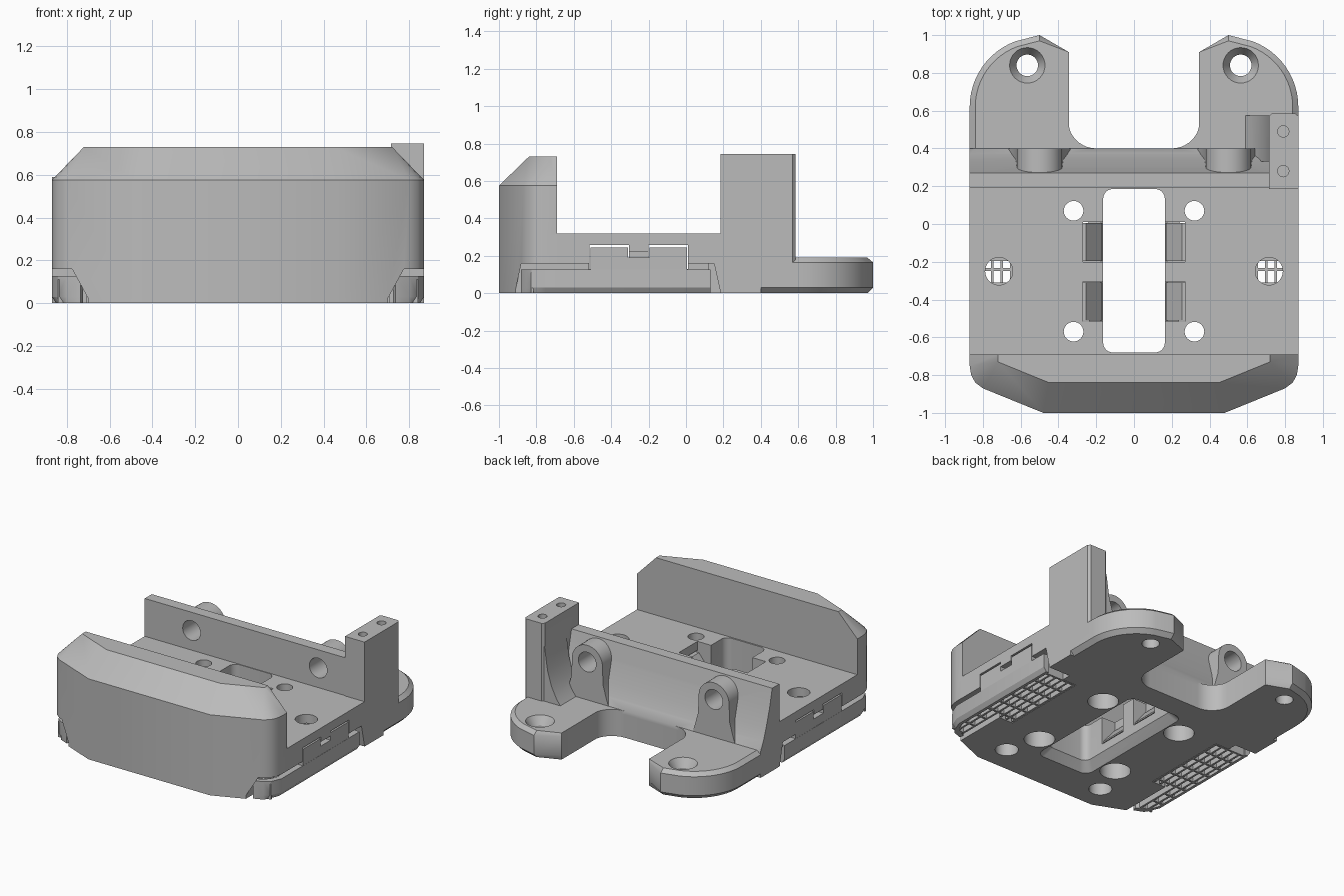
import bpy, bmesh
from math import cos, sin, radians

if "Cube" in bpy.data.objects:
    bpy.data.objects.remove(bpy.data.objects["Cube"], do_unlink=True)

grey = bpy.data.materials.new("plain grey")
grey.use_nodes = True
COLOUR = (0.5, 0.5, 0.5, 1)
grey.diffuse_color = COLOUR
grey.node_tree.nodes["Principled BSDF"].inputs["Base Color"].default_value = COLOUR


def loft(name, rings):
    """Closed solid through rings of equal point count."""
    bm = bmesh.new()
    loops = [[bm.verts.new(p) for p in ring] for ring in rings]
    n = len(loops[0])
    for low, high in zip(loops, loops[1:]):
        for i in range(n):
            j = (i + 1) % n
            bm.faces.new((low[i], low[j], high[j], high[i]))
    bm.faces.new(loops[0])
    bm.faces.new(loops[-1])
    bmesh.ops.remove_doubles(bm, verts=bm.verts, dist=0.0005)
    bmesh.ops.recalc_face_normals(bm, faces=bm.faces)
    mesh = bpy.data.meshes.new(name)
    bm.to_mesh(mesh)
    bm.free()
    mesh.materials.append(grey)
    obj = bpy.data.objects.new(name, mesh)
    bpy.context.collection.objects.link(obj)
    return obj


def prism(name, pts, axis, a, b):
    """Extrude a profile along an axis from a to b."""
    place = {"x": lambda p, t: (t, p[0], p[1]),
             "y": lambda p, t: (p[0], t, p[1]),
             "z": lambda p, t: (p[0], p[1], t)}[axis]
    return loft(name, [[place(p, t) for p in pts] for t in (a, b)])


def box(name, x0, x1, y0, y1, z0, z1):
    return prism(name, [(x0, y0), (x1, y0), (x1, y1), (x0, y1)], "z", z0, z1)


def arc(cx, cy, r, start, end, n):
    angles = [radians(start + (end - start) * i / n) for i in range(n + 1)]
    return [(cx + r * cos(t), cy + r * sin(t)) for t in angles]


def circle(cx, cy, r, n=32):
    return arc(cx, cy, r, 0, 360, n)[:-1]


def rounded(x, y0, y1, r):
    return (arc(x - r, y1 - r, r, 0, 90, 6) + arc(r - x, y1 - r, r, 90, 180, 6)
            + arc(r - x, y0 + r, r, 180, 270, 6) + arc(x - r, y0 + r, r, 270, 360, 6))


def at(pts, z):
    return [(x, y, z) for x, y in pts]


def flip(pts, s):
    return [(s * x, y) for x, y in pts]


def combine(obj, other, operation):
    mod = obj.modifiers.new("combine", "BOOLEAN")
    mod.operation = operation
    mod.solver = "EXACT"
    mod.object = other
    bpy.context.view_layer.objects.active = obj
    bpy.ops.object.modifier_apply(modifier=mod.name)
    bpy.data.objects.remove(other, do_unlink=True)


# Deck and rear wall share one side profile
body = prism("body", [(-0.75, 0), (-0.75, 0.32), (0.19, 0.32), (0.19, 0.59), (0.27, 0.59),
                      (0.30, 0.46), (0.34, 0.33), (0.37, 0.25), (0.40, 0.19), (0.40, 0)],
             "x", -0.87, 0.87)
adds, cuts = [], []

# Front bumper with a broad sloping top edge
side = [(0.87, -0.69), (0.87, -0.75), (0.862, -0.80), (0.84, -0.84), (0.80, -0.87), (0.48, -1)]
top = [(0.72, -0.69)] + [(0.72, -0.73)] * 4 + [(0.45, -0.84)]
outer = side + flip(side, -1)[::-1]
inner = top + flip(top, -1)[::-1]
adds.append(loft("bumper", [at(outer, 0), at(outer, 0.575), at(inner, 0.73)]))

for s in (1, -1):
    # Rear ears with bevelled outer rim
    rim = [(0.87, 0.3)] + arc(0.5, 0.62, 0.37, 0, 70, 12) + [(0.5, 1)]
    rest = [(0.345, 0.91)] + arc(0.2, 0.55, 0.15, -15, -90, 8) + [(0.2, 0.3)]
    rest[1] = (0.345, 0.52)
    small = [(0.84, 0.3)] + [(0.5 + (x - 0.5) * 0.92, 0.62 + (y - 0.62) * 0.92) for x, y in rim[1:]]
    full, less = flip(rim + rest, s), flip(small + rest, s)
    adds.append(loft("ear", [at(less, 0), at(full, 0.03), at(full, 0.165), at(less, 0.19)]))
    cuts.append(prism("ear_hole", circle(s * 0.565, 0.84, 0.057), "z", -0.1, 0.4))
    cuts.append(loft("ear_sink", [at(circle(s * 0.565, 0.84, 0.057), 0.13),
                                  at(circle(s * 0.565, 0.84, 0.1), 0.2)]))

    # Arched screw bosses behind the rear wall
    arch = arc(0.5, 0.46, 0.12, 0, 180, 20) + [(0.375, 0.33), (0.35, 0.24), (0.32, 0.15),
                                               (0.68, 0.15), (0.65, 0.24), (0.625, 0.33)]
    adds.append(prism("boss", flip(arch, s), "y", 0.24, 0.40))
    cuts.append(prism("boss_hole", circle(s * 0.5, 0.46, 0.07), "y", 0.1, 0.5))

    # Deck screw holes, wider underneath, and blind holes near the front
    for y in (0.07, -0.57):
        cuts.append(prism("deck_hole", circle(s * 0.32, y, 0.052), "z", -0.1, 0.5))
        cuts.append(prism("counterbore", circle(s * 0.32, y, 0.1), "z", -0.1, 0.13))
    cuts.append(prism("blind_hole", circle(s * 0.395, -0.81, 0.075), "z", -0.1, 0.12))
    cuts.append(prism("vent_hole", circle(s * 0.715, -0.25, 0.073), "z", 0.1, 0.5))

    # Underside recess for the vent, with clip tunnels to the centre
    cuts.append(prism("recess", [(-0.92, -0.02), (-0.88, 0.16), (0.15, 0.16), (0.19, -0.02)],
                      "x", s * 0.70, s * 0.95))
    cuts.append(box("pocket", s * 0.59, s * 0.8, -0.52, 0.12, -0.02, 0.16))
    cuts.append(box("side_notch", s * 0.8, s * 0.95, -0.315, -0.185, 0.1, 0.222))
    for y in (-0.51, -0.195):
        cuts.append(box("tunnel", s * 0.1, s * 0.95, y - 0.005, y + 0.205, 0.13, 0.257))
        cuts.append(box("window", s * 0.1, s * 0.27, y - 0.005, y + 0.205, 0.12, 0.4))

# Corner tower with a curved foot
adds.append(prism("tower", [(0.715, 0.185), (0.87, 0.185), (0.87, 0.57), (0.855, 0.585),
                            (0.73, 0.585), (0.715, 0.57)], "z", 0.1, 0.745))
adds.append(prism("tower_foot", [(0.76, 0.1), (0.59, 0.1), (0.59, 0.19), (0.62, 0.23), (0.66, 0.31),
                                 (0.69, 0.41), (0.715, 0.58), (0.76, 0.58)], "y", 0.33, 0.575))
for y in (0.28, 0.49):
    cuts.append(prism("tower_hole", circle(0.79, y, 0.03, 20), "z", 0.6, 0.9))

# Central opening, flared below
cuts.append(prism("opening", rounded(0.163, -0.68, 0.185, 0.05), "z", -0.1, 0.5))
cuts.append(loft("opening_flare", [at(rounded(0.22, -0.735, 0.24, 0.06), -0.01),
                                   at(rounded(0.163, -0.68, 0.185, 0.05), 0.06)]))

for part in adds:
    combine(body, part, "UNION")
for part in cuts:
    combine(body, part, "DIFFERENCE")

# Removable vents: curved outer strip, clips and lattice
for s, label in ((1, "left"), (-1, "right")):
    pieces = []
    strip = [(0.87, 0.13), (0.87, -0.75), (0.84, -0.825), (0.80, -0.855), (0.735, -0.882),
             (0.725, -0.85), (0.78, -0.82), (0.81, -0.79), (0.83, -0.74), (0.83, 0.13)]
    low = [(x - 0.02 if x > 0.835 else x, y) for x, y in strip]
    pieces.append(loft("strip", [at(flip(low, s), 0), at(flip(strip, s), 0.03),
                                 at(flip(strip, s), 0.128)]))
    pieces.append(box("bridge", s * 0.82, s * 0.868, -0.51, 0, 0.12, 0.19))
    for y in (-0.51, -0.195):
        clip = [(0.869, 0.11), (0.869, 0.245), (0.255, 0.245), (0.17, 0.14), (0.17, 0.131),
                (0.6, 0.131), (0.6, 0.11)]
        pieces.append(prism("clip", flip(clip, s), "y", y, y + 0.2))
    for i in range(5):
        x = 0.60 + 0.05 * i
        start = -0.51 if x < 0.72 else -0.83
        pieces.append(box("long_bar", s * (x - 0.007), s * (x + 0.007), start, 0.115, 0, 0.11))
    for i in range(9):
        y = -0.823 + 0.1165 * i
        start = 0.594 if y > -0.52 else 0.744
        pieces.append(box("cross_bar", s * start, s * 0.84, y - 0.007, y + 0.007, 0, 0.11))
    bpy.ops.object.select_all(action="DESELECT")
    for p in pieces:
        p.select_set(True)
    bpy.context.view_layer.objects.active = pieces[0]
    bpy.ops.object.join()
    pieces[0].name = label + "_vent"

# Smooth the round parts, keep the edges crisp
for obj in bpy.context.collection.objects:
    if obj.type == "MESH":
        bpy.ops.object.select_all(action="DESELECT")
        obj.select_set(True)
        bpy.context.view_layer.objects.active = obj
        bpy.ops.object.shade_smooth_by_angle(angle=radians(30))
